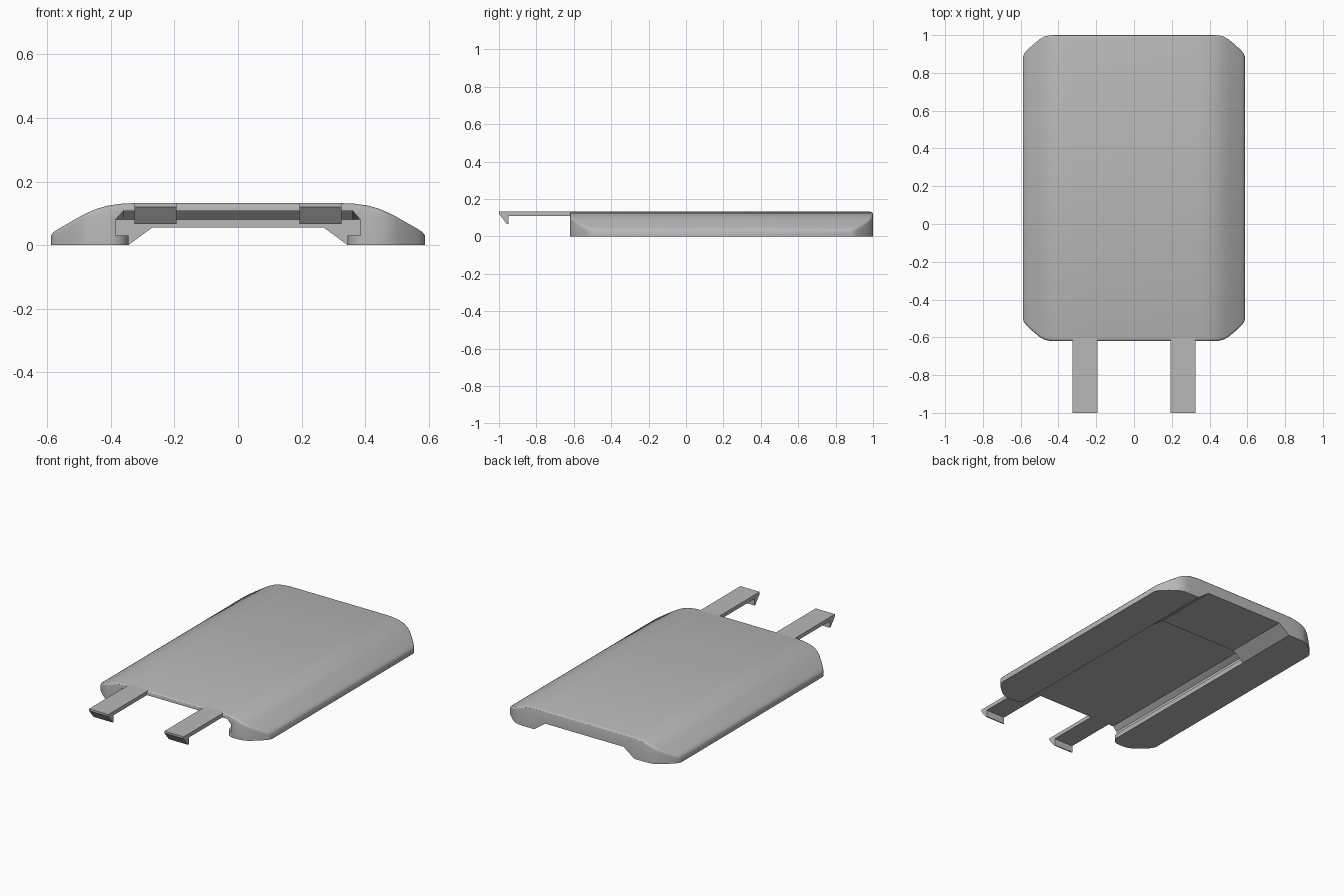
import bpy, bmesh, math

cube = bpy.data.objects.get("Cube")
if cube:
    bpy.data.objects.remove(cube, do_unlink=True)

GREY = (0.48, 0.48, 0.48, 1)
mat = bpy.data.materials.new("plain grey plastic")
mat.use_nodes = True
mat.diffuse_color = GREY
mat.node_tree.nodes["Principled BSDF"].inputs["Base Color"].default_value = GREY

TOP, CEILING = 0.132, 0.108
FRONT, BACK = -0.62, 1.0
BLOCK_START = 0.58


def loft(name, sections):
    """Skin a row of equal-length closed sections and cap both ends."""
    bm = bmesh.new()
    rings = [[bm.verts.new(p) for p in s] for s in sections]
    n = len(rings[0])
    for a, b in zip(rings, rings[1:]):
        for i in range(n):
            j = (i + 1) % n
            bm.faces.new((a[i], a[j], b[j], b[i]))
    bm.faces.new(rings[0])
    bm.faces.new(rings[-1])
    bmesh.ops.recalc_face_normals(bm, faces=bm.faces)
    mesh = bpy.data.meshes.new(name)
    bm.to_mesh(mesh)
    bm.free()
    mesh.materials.append(mat)
    ob = bpy.data.objects.new(name, mesh)
    bpy.context.collection.objects.link(ob)
    return ob


def mirrored(half):
    """Close a half profile by mirroring it across x = 0."""
    return half + [(-x, v) for x, v in reversed(half)]


def cut(target, cutter):
    mod = target.modifiers.new("cut", 'BOOLEAN')
    mod.operation = 'DIFFERENCE'
    mod.solver = 'EXACT'
    mod.object = cutter
    bpy.context.view_layer.objects.active = target
    bpy.ops.object.modifier_apply(modifier=mod.name)
    bpy.data.objects.remove(cutter, do_unlink=True)


# Cover: stations of (x, height, how far the ends are pulled in)
half = [(0.33, TOP, 0), (0.37, 0.130, 0), (0.41, 0.124, 0), (0.445, 0.114, 0.001),
        (0.475, 0.101, 0.008), (0.50, 0.088, 0.022), (0.535, 0.068, 0.051),
        (0.568, 0.049, 0.082), (0.581, 0.040, 0.098), (0.588, 0.030, 0.115)]
stations = [(-x, h, d) for x, h, d in reversed(half)] + half
R = 0.014
fillet = [(R * (1 - math.cos(a)), R * (1 - math.sin(a)))
          for a in (0, math.pi / 6, math.pi / 3, math.pi / 2)]
sections = []
for x, h, d in stations:
    y0, y1 = FRONT + d, BACK - d
    sections.append([(x, y0, 0)]
                    + [(x, y0 + i, h - dz) for i, dz in fillet]
                    + [(x, y1 - i, h - dz) for i, dz in reversed(fillet)]
                    + [(x, y1, 0)])
cover = loft("cover", sections)

# Grooved channel on the underside, ending in a sloped step
slot = mirrored([(0.345, -0.1), (0.345, 0.03), (0.385, 0.03), (0.385, 0.08), (0.36, CEILING)])
cut(cover, loft("channel_cutter", [
    [(x, FRONT - 0.1, z) for x, z in slot],
    [(x, BLOCK_START - 0.03, z) for x, z in slot],
    [(x, BLOCK_START, min(z, 0.08)) for x, z in slot]]))

# Shallow trapezoid recess below the rear block
recess = mirrored([(0.481, -0.1), (0.27, 0.055)])
cut(cover, loft("recess_cutter", [[(x, y, z) for x, z in recess]
                                  for y in (BLOCK_START - 0.001, BACK + 0.1)]))

# Rounded channel mouth at the front
r = 0.055
arc = [(0.4 - r * math.sin(a), FRONT + r - r * math.cos(a))
       for a in (math.pi / 2 * i / 6 for i in range(7))]
mouth = mirrored([(0.4, FRONT - 0.1)] + arc)
cut(cover, loft("mouth_cutter", [[(x, y, z) for x, y in mouth] for z in (-0.1, 0.085)]))

bpy.ops.object.select_all(action='DESELECT')
cover.select_set(True)
bpy.context.view_layer.objects.active = cover
bpy.ops.object.shade_smooth_by_angle(angle=math.radians(30))

# Two clip arms with hooked tips
arm = [(FRONT + 0.02, TOP), (-1, TOP), (-1, 0.12), (-0.957, 0.066), (-0.95, 0.066),
       (-0.95, CEILING), (FRONT + 0.02, CEILING)]
for side, s in (("left", 1), ("right", -1)):
    loft(side + "_clip_arm", [[(s * x, y, z) for y, z in arm] for x in (0.193, 0.326)])
